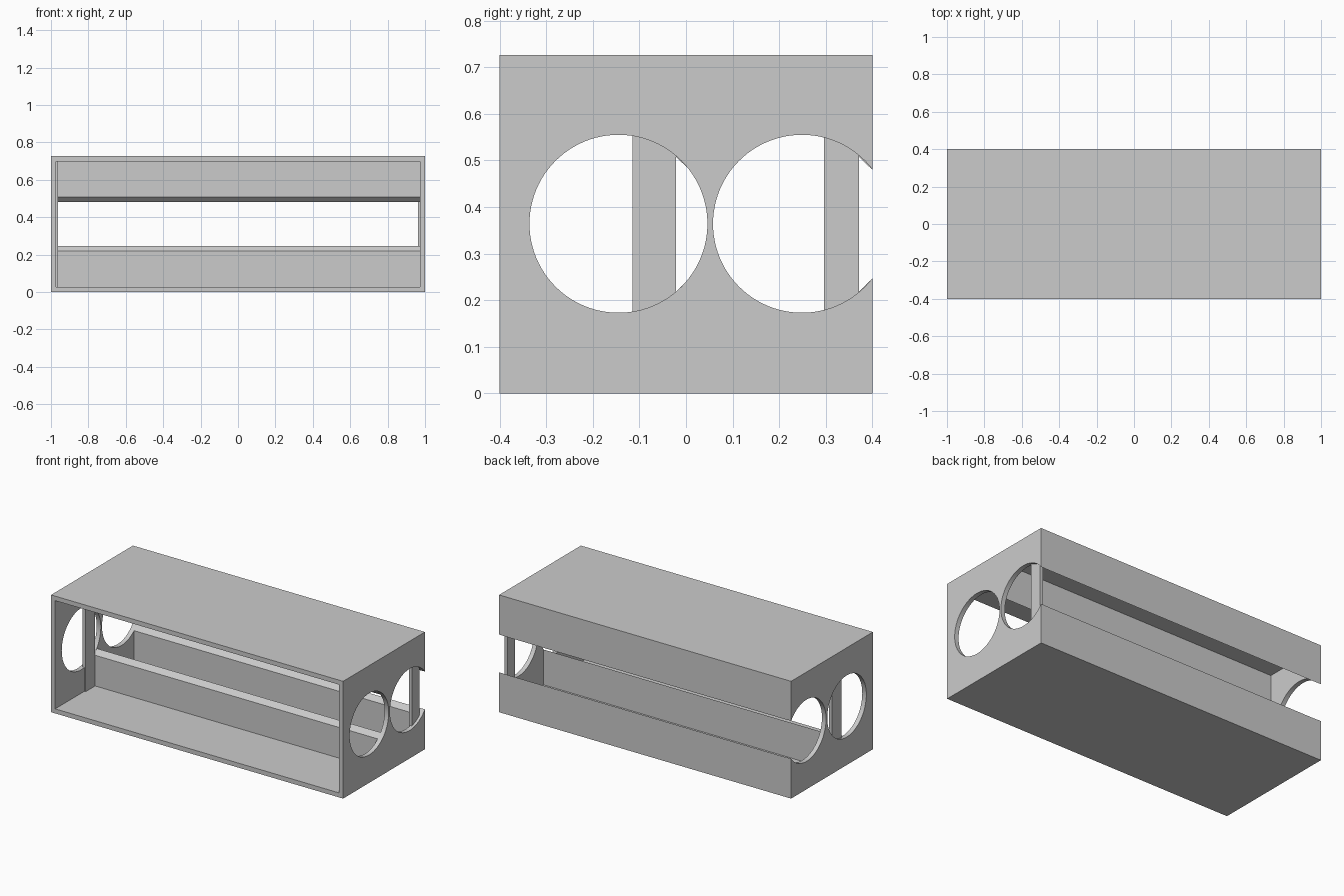
import bpy, bmesh
from mathutils import Vector

if "Cube" in bpy.data.objects:
    bpy.data.objects.remove(bpy.data.objects["Cube"])

L, D, H = 2.0, 0.8, 0.726        # overall length, depth, height
T = 0.028                        # board thickness
HOLE_R, HOLE_Z = 0.191, 0.364


def box(name, lo, hi):
    lo, hi = Vector(lo), Vector(hi)
    bm = bmesh.new()
    bmesh.ops.create_cube(bm, size=1)
    for v in bm.verts:
        v.co = Vector((a * b for a, b in zip(v.co, hi - lo))) + (lo + hi) / 2
    me = bpy.data.meshes.new(name)
    bm.to_mesh(me)
    bm.free()
    ob = bpy.data.objects.new(name, me)
    bpy.context.collection.objects.link(ob)
    return ob


def extrude_x(name, profile, x0, x1):
    """Extrude a (y, z) profile along x."""
    bm = bmesh.new()
    face = bm.faces.new([bm.verts.new((x0, y, z)) for y, z in profile])
    new = bmesh.ops.extrude_face_region(bm, geom=[face])["geom"]
    for v in new:
        if isinstance(v, bmesh.types.BMVert):
            v.co.x = x1
    bmesh.ops.recalc_face_normals(bm, faces=bm.faces)
    me = bpy.data.meshes.new(name)
    bm.to_mesh(me)
    bm.free()
    ob = bpy.data.objects.new(name, me)
    bpy.context.collection.objects.link(ob)
    return ob


def cut_round_hole(ob, y):
    """Cut a round hole along x through a board."""
    bpy.ops.mesh.primitive_cylinder_add(vertices=96, radius=HOLE_R, depth=3,
                                        location=(0, y, HOLE_Z), rotation=(0, 1.5707963, 0))
    cutter = bpy.context.object
    cutter.hide_render = True
    mod = ob.modifiers.new("hole", "BOOLEAN")
    mod.operation, mod.solver, mod.object = "DIFFERENCE", "EXACT", cutter
    bpy.context.view_layer.objects.active = ob
    bpy.ops.object.modifier_apply(modifier=mod.name)
    bpy.data.objects.remove(cutter)


# end panels with two round hand holes, the rear one breaking the back edge
for side, s in (("left", -1), ("right", 1)):
    xs = sorted((s * L / 2, s * (L / 2 - T)))
    panel = box(side + "_end_panel", (xs[0], -D / 2, 0), (xs[1], D / 2, H))
    for y in (-0.145, 0.249):
        cut_round_hole(panel, y)
    bpy.ops.object.select_all(action="DESELECT")
    panel.select_set(True)
    bpy.ops.object.shade_smooth_by_angle()

# top and bottom boards
xi = L / 2 - T
box("bottom_board", (-xi, -D / 2, 0), (xi, D / 2, T))
box("top_board", (-xi, -D / 2, H - T), (xi, D / 2, H))

# bevelled rails: a lower and an upper one in the middle and at the back
for place, y0, y1 in (("middle", -0.022, 0.008), ("back", 0.371, D / 2)):
    low = [(y0, 0), (y1, 0), (y1, 0.246), (y0, 0.218)]
    extrude_x(place + "_lower_rail", low, -xi, xi)
    extrude_x(place + "_upper_rail", [(y, H - z) for y, z in low], -xi, xi)

# upright stiles: middle bay on the left, back bay on the right
box("left_stile", (-0.983, -0.115, T), (-0.963, -0.022, H - T))
box("right_stile", (0.963, 0.296, T), (0.983, 0.371, H - T))
